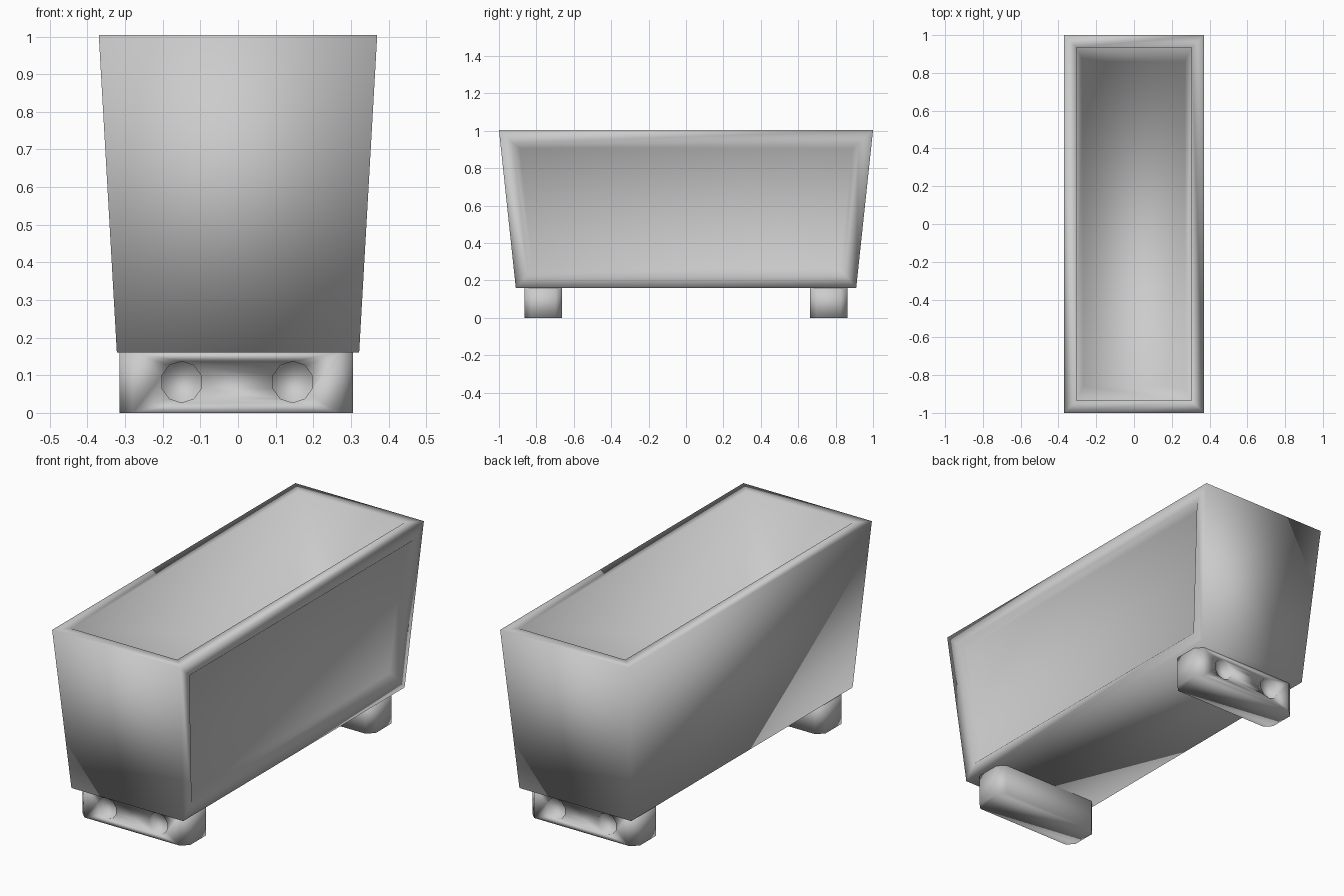
import bpy, bmesh, math
from mathutils import Vector

if "Cube" in bpy.data.objects:
    bpy.data.objects.remove(bpy.data.objects["Cube"])


def finish(name, bm):
    bmesh.ops.recalc_face_normals(bm, faces=bm.faces)
    mesh = bpy.data.meshes.new(name)
    bm.to_mesh(mesh)
    bm.free()
    ob = bpy.data.objects.new(name, mesh)
    bpy.context.collection.objects.link(ob)
    for p in mesh.polygons:
        p.use_smooth = True
    return ob


def face_towards(bm, direction):
    bm.normal_update()
    d = Vector(direction)
    return max(bm.faces, key=lambda f: (f.normal.dot(d), f.calc_area()))


def inset(bm, face, thickness, depth=0.0):
    bmesh.ops.inset_region(bm, faces=[face], thickness=thickness, depth=depth,
                           use_even_offset=True)


# Tapered trough body
bm = bmesh.new()
bmesh.ops.create_cube(bm, size=2)
for v in bm.verts:
    if v.co.z > 0:
        v.co = (0.37 * v.co.x, 1.0 * v.co.y, 1.004)
    else:
        v.co = (0.322 * v.co.x, 0.91 * v.co.y, 0.16)

# Shallow framed panel on the right side
panel = face_towards(bm, (1, 0, 0))
inset(bm, panel, 0.07)
inset(bm, panel, 0.03, -0.03)

# Open cavity with a rim around the top
floor = face_towards(bm, (0, 0, 1))
inset(bm, floor, 0.065)
floor_faces = bmesh.ops.extrude_discrete_faces(bm, faces=[floor])["faces"]
for v in floor_faces[0].verts:
    v.co = (math.copysign(0.27, v.co.x), math.copysign(0.86, v.co.y), 0.26)
finish("trough_body", bm)


# Feet with chamfered upright corners and two round holes on the outer face
def foot(name, side):
    bm = bmesh.new()
    bmesh.ops.create_cube(bm, size=1)
    for v in bm.verts:
        v.co = (v.co.x * 0.62 - 0.005, side * 0.763 + v.co.y * 0.2,
                (v.co.z + 0.5) * 0.16)
    upright = [e for e in bm.edges
               if abs(e.verts[0].co.z - e.verts[1].co.z) > 0.1]
    bmesh.ops.bevel(bm, geom=upright, offset=0.035, segments=1, profile=0.5,
                    affect='EDGES')
    ob = finish(name, bm)
    for i, x in enumerate((-0.15, 0.145)):
        bpy.ops.mesh.primitive_cylinder_add(
            vertices=10, radius=0.055, depth=0.07,
            location=(x, side * 0.863, 0.082), rotation=(math.pi / 2, 0, 0))
        cutter = bpy.context.object
        bpy.ops.object.shade_smooth()
        cutter.name = f"{name}_hole_cutter_{i + 1}"
        cutter.hide_render = True
        cutter.hide_set(True)
        mod = ob.modifiers.new("hole", 'BOOLEAN')
        mod.operation = 'DIFFERENCE'
        mod.solver = 'EXACT'
        mod.object = cutter


foot("front_foot", -1)
foot("back_foot", 1)
